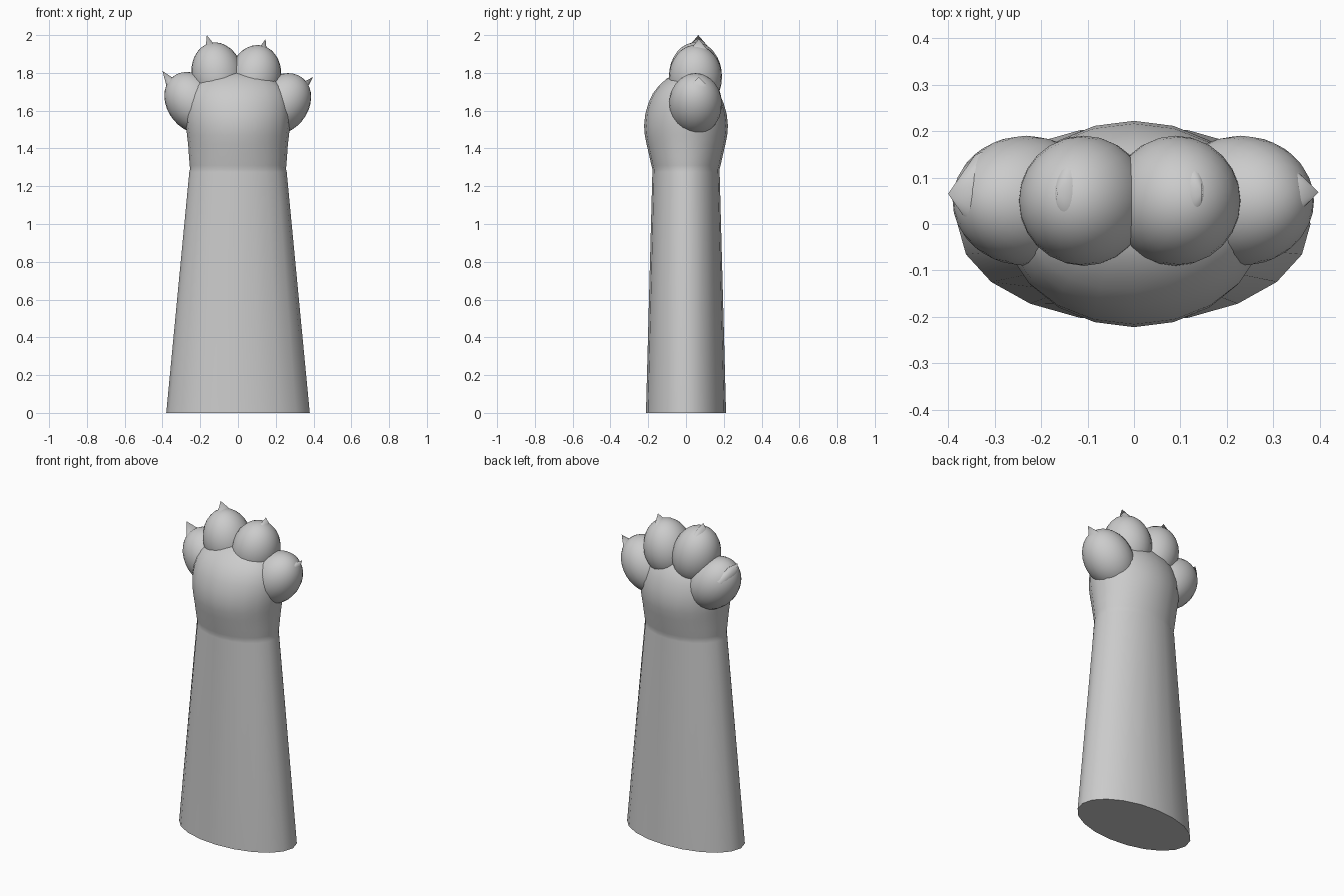
import bpy, bmesh, math
from mathutils import Matrix, Vector

if "Cube" in bpy.data.objects:
    bpy.data.objects.remove(bpy.data.objects["Cube"])


def finish(name, bm, angle=40):
    bmesh.ops.recalc_face_normals(bm, faces=bm.faces)
    mesh = bpy.data.meshes.new(name)
    bm.to_mesh(mesh)
    bm.free()
    ob = bpy.data.objects.new(name, mesh)
    bpy.context.collection.objects.link(ob)
    bpy.ops.object.select_all(action='DESELECT')
    ob.select_set(True)
    bpy.context.view_layer.objects.active = ob
    bpy.ops.object.shade_smooth_by_angle(angle=math.radians(angle))
    return ob


def loft(name, rings, sides=20):
    """Skin a stack of elliptical rings (z, rx, ry) and cap both ends."""
    bm = bmesh.new()
    loops = []
    for z, rx, ry in rings:
        loops.append([bm.verts.new((rx * math.cos(i * math.tau / sides),
                                    ry * math.sin(i * math.tau / sides), z))
                      for i in range(sides)])
    for a, b in zip(loops, loops[1:]):
        for i in range(sides):
            j = (i + 1) % sides
            bm.faces.new((a[i], a[j], b[j], b[i]))
    bm.faces.new(loops[0][::-1])
    bm.faces.new(loops[-1])
    return finish(name, bm)


def toe(name, centre, radii, tilt):
    """Egg-shaped toe leaning outward in the xz plane."""
    bm = bmesh.new()
    bmesh.ops.create_uvsphere(bm, u_segments=24, v_segments=16, radius=1)
    bm.transform(Matrix.Translation(centre)
                 @ Matrix.Rotation(math.radians(tilt), 4, 'Y')
                 @ Matrix.Diagonal((*radii, 1)))
    return finish(name, bm)


def claw(name, base, tip, width, depth):
    """Flattened cone from a buried base to its tip."""
    base, tip = Vector(base), Vector(tip)
    d = tip - base
    bm = bmesh.new()
    bmesh.ops.create_cone(bm, cap_ends=True, segments=16, radius1=1,
                          radius2=0, depth=1)
    bm.transform(Matrix.Translation((base + tip) / 2)
                 @ Matrix.Rotation(math.atan2(d.x, d.z), 4, 'Y')
                 @ Matrix.Diagonal((width, depth, d.length, 1)))
    return finish(name, bm)


# Tapered foreleg, with a small step at the wrist, flowing into the palm
loft("foreleg_and_palm", [
    (0, .38, .212), (1.275, .258, .178), (1.29, .254, .178), (1.31, .256, .183),
    (1.36, .26, .194), (1.42, .264, .208), (1.47, .27, .218), (1.52, .276, .222),
    (1.58, .28, .216), (1.64, .275, .199), (1.69, .26, .176), (1.73, .235, .145),
    (1.765, .195, .108), (1.79, .14, .07), (1.803, .08, .035), (1.806, .02, .01)])

# Four toes fanned across the palm
toe("outer_toe_left", (-.232, .05, 1.64), (.141, .14, .18), -40)
toe("inner_toe_left", (-.108, .05, 1.785), (.138, .14, .178), -12)
toe("inner_toe_right", (.09, .05, 1.775), (.138, .14, .174), 12)
toe("outer_toe_right", (.23, .05, 1.635), (.141, .14, .178), 40)

# Claws, larger on the left pair
claw("outer_claw_left", (-.328, .065, 1.71), (-.40, .065, 1.81), .047, .09)
claw("inner_claw_left", (-.135, .065, 1.90), (-.165, .065, 2.0), .042, .085)
claw("inner_claw_right", (.125, .068, 1.90), (.146, .068, 1.98), .03, .065)
claw("outer_claw_right", (.32, .068, 1.70), (.397, .068, 1.778), .034, .075)
